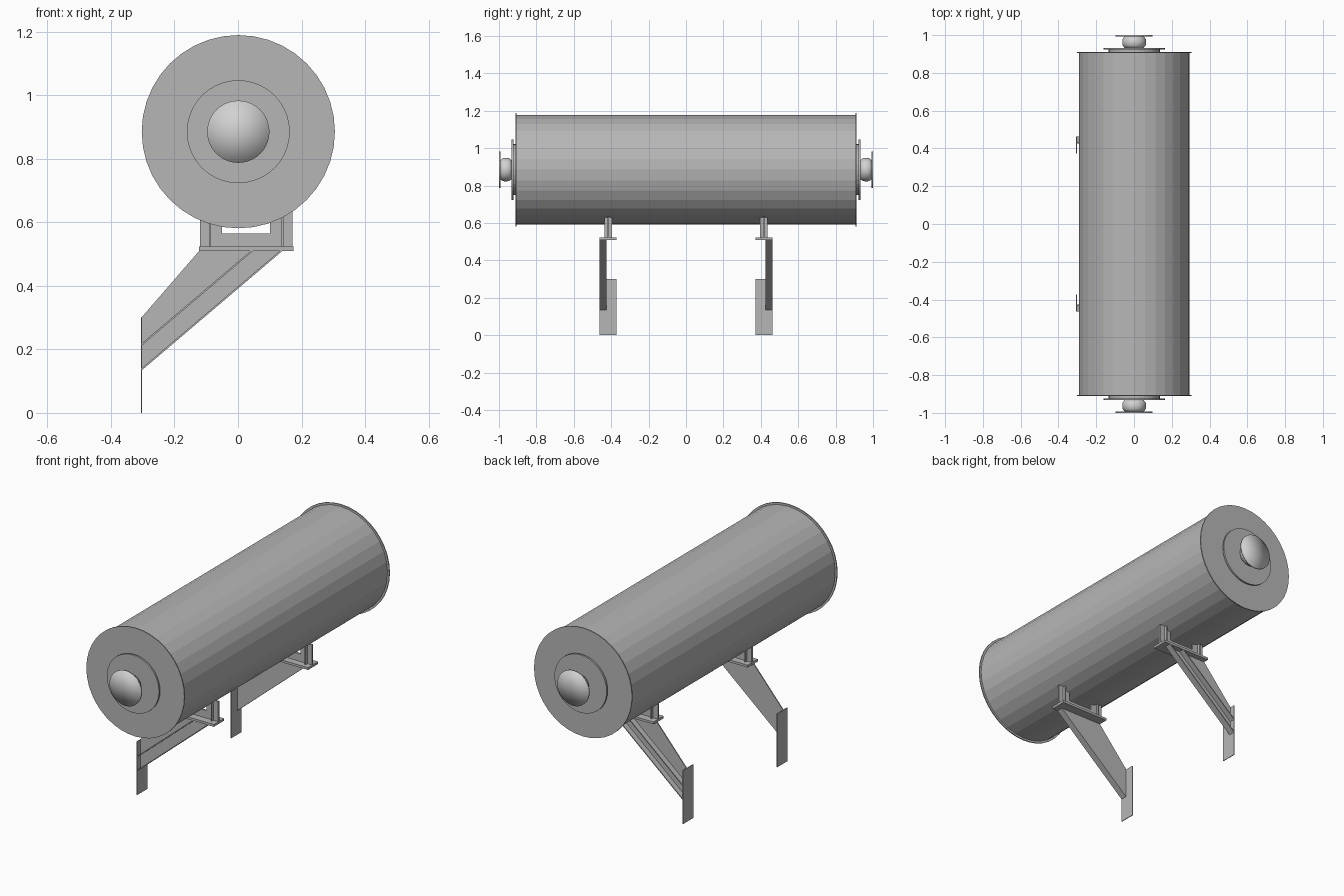
import bpy, bmesh, math
from mathutils import Vector

if "Cube" in bpy.data.objects:
    bpy.data.objects.remove(bpy.data.objects["Cube"])

CX, CZ = 0.001, 0.885  # drum axis


def material(name, v):
    m = bpy.data.materials.new(name)
    m.diffuse_color = (v, v, v * 1.01, 1)
    m.use_nodes = True
    m.node_tree.nodes["Principled BSDF"].inputs["Base Color"].default_value = m.diffuse_color
    return m


GREY = material("steel grey", 0.47)
LIGHT = material("light steel", 0.64)


def finish(name, bm, mat, smooth=False):
    bmesh.ops.recalc_face_normals(bm, faces=bm.faces)
    me = bpy.data.meshes.new(name)
    bm.to_mesh(me)
    bm.free()
    me.materials.append(mat)
    for p in me.polygons:
        p.use_smooth = smooth
    ob = bpy.data.objects.new(name, me)
    bpy.context.collection.objects.link(ob)
    return ob


def lathe(name, profile, mat, n=32, smooth=False):
    """Revolve (radius, y) points about the drum axis, closing ends with fans."""
    bm = bmesh.new()
    rings = []
    for r, y in profile:
        rings.append([bm.verts.new((CX + r * math.cos(2 * math.pi * i / n), y,
                                    CZ + r * math.sin(2 * math.pi * i / n))) for i in range(n)])
    for a, b in zip(rings, rings[1:]):
        for i in range(n):
            j = (i + 1) % n
            bm.faces.new((a[i], a[j], b[j], b[i]))
    for ring, y in ((rings[0], profile[0][1]), (rings[-1], profile[-1][1])):
        c = bm.verts.new((CX, y, CZ))
        for i in range(n):
            bm.faces.new((ring[i], ring[(i + 1) % n], c))
    return finish(name, bm, mat, smooth)


def prism(name, pts, y0, y1, s):
    """Extrude an x-z outline between two depths; s mirrors front/back."""
    bm = bmesh.new()
    f = bm.faces.new([bm.verts.new((x, s * y0, z)) for x, z in pts])
    ext = bmesh.ops.extrude_face_region(bm, geom=[f])
    vs = [g for g in ext["geom"] if isinstance(g, bmesh.types.BMVert)]
    bmesh.ops.translate(bm, verts=vs, vec=Vector((0, s * (y1 - y0), 0)))
    return finish(name, bm, GREY)


def rect(x0, x1, z0, z1):
    return [(x0, z0), (x1, z0), (x1, z1), (x0, z1)]


# drum shell
lathe("drum_shell", [(0.293, -0.908), (0.293, 0.908)], GREY)

for s, side in ((-1, "front"), (1, "back")):
    # end rim and hub plates
    lathe(side + "_end_rim", [(0.304, s * 0.905), (0.304, s * 0.911)], GREY, 40)
    lathe(side + "_hub_backing", [(0.136, s * 0.91), (0.136, s * 0.924)], GREY)
    lathe(side + "_hub_plate", [(0.162, s * 0.923), (0.162, s * 0.933)], GREY, 40)
    # barrel-shaped neck and end cap with soft shading
    lathe(side + "_neck", [(0.05, s * 0.932), (0.061, s * 0.945), (0.063, s * 0.963),
                           (0.061, s * 0.98), (0.05, s * 0.994)], LIGHT, 32, True)
    lathe(side + "_end_cap", [(0.098, s * 0.992), (0.098, s * 1.0)], LIGHT, 40, True)

    # saddle: U-shaped web, cross plates and base plate
    prism(side + "_saddle_web",
          [(-0.12, 0.52), (0.172, 0.52), (0.172, 0.635), (0.1, 0.635), (0.1, 0.565),
           (-0.05, 0.565), (-0.05, 0.635), (-0.12, 0.635)], 0.411, 0.421, s)
    for x, end in ((-0.088, "left"), (0.14, "right")):
        prism(side + "_saddle_" + end + "_stiffener",
              rect(x - 0.003, x + 0.003, 0.52, 0.635), 0.395, 0.437, s)
    prism(side + "_saddle_base", rect(-0.122, 0.174, 0.51, 0.523), 0.372, 0.462, s)

    # slanted bracket: inner web with two outward ribs
    prism(side + "_bracket_web",
          [(-0.304, 0.133), (0.14, 0.51), (-0.122, 0.51), (-0.304, 0.3)], 0.425, 0.431, s)
    prism(side + "_bracket_lower_rib",
          [(-0.304, 0.133), (0.14, 0.51), (0.132, 0.51), (-0.304, 0.14)], 0.425, 0.462, s)
    prism(side + "_bracket_middle_rib",
          [(-0.304, 0.211), (0.048, 0.51), (0.04, 0.51), (-0.304, 0.218)], 0.425, 0.462, s)
    # wall plate
    prism(side + "_wall_plate", rect(-0.306, -0.302, 0, 0.3), 0.372, 0.462, s)
